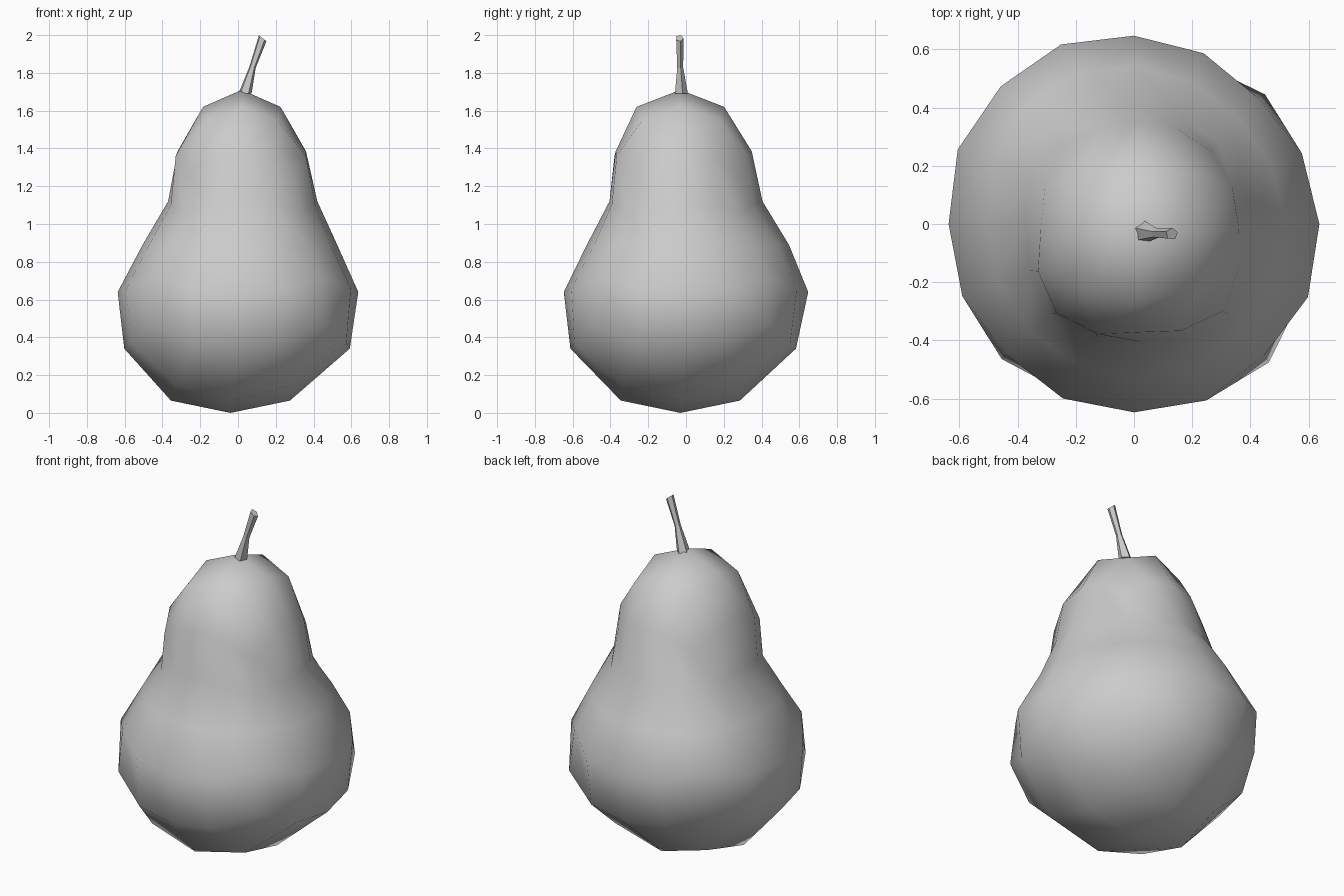
import bpy, bmesh, math
from mathutils import Vector

cube = bpy.data.objects.get("Cube")
if cube:
    bpy.data.objects.remove(cube)


def material(name, rgb):
    mat = bpy.data.materials.new(name)
    mat.use_nodes = True
    colour = (*rgb, 1)
    mat.diffuse_color = colour
    mat.node_tree.nodes["Principled BSDF"].inputs["Base Color"].default_value = colour
    return mat


def add_object(name, bm, mat, smooth):
    bmesh.ops.recalc_face_normals(bm, faces=bm.faces)
    for face in bm.faces:
        face.smooth = smooth
    mesh = bpy.data.meshes.new(name)
    bm.to_mesh(mesh)
    bm.free()
    mesh.materials.append(mat)
    obj = bpy.data.objects.new(name, mesh)
    bpy.context.collection.objects.link(obj)
    return obj


def spline(points, t):
    """Point on a smooth curve through the points, t counted in points."""
    last = len(points) - 1
    i = max(0, min(int(t), last - 1))
    f = t - i
    a, b, c, d = (Vector(points[max(0, min(j, last))]) for j in range(i - 1, i + 3))
    return b + 0.5 * f * ((c - a) + f * ((2 * a - 5 * b + 4 * c - d)
                                         + f * (3 * (b - c) + d - a)))


grey = material("plain grey", (0.6, 0.6, 0.6))

# Fruit profile from bottom to top: centre x, centre y, z, radius x, radius y
profile = [
    (-0.04, -0.03, 0.0, 0, 0),
    (-0.04, -0.03, 0.065, 0.315, 0.315),
    (-0.005, -0.015, 0.34, 0.597, 0.597),
    (0.0, 0.0, 0.64, 0.637, 0.647),
    (0.01, 0.01, 0.89, 0.515, 0.535),
    (0.025, 0.0, 1.12, 0.395, 0.405),
    (0.02, -0.012, 1.385, 0.34, 0.36),
    (0.02, -0.03, 1.62, 0.205, 0.232),
    (0.02, -0.03, 1.71, 0, 0),
]

# Natural lumps and dents on the corners: direction in degrees, z, amount
lumps = [
    (45, 1.1, -0.04), (45, 0.78, -0.02),
    (135, 0.72, 0.035), (135, 1.12, 0.025),
    (225, 1.32, 0.045), (225, 0.75, 0.01),
    (315, 1.25, 0.035), (315, 0.6, 0.02), (315, 0.2, 0.025),
]


def lump(around, z):
    return sum(amount * max(0, math.cos(2 * (around - math.radians(angle))))
               * math.exp(-((z - height) / 0.2) ** 2)
               * (math.cos(around - math.radians(angle)) > 0)
               for angle, height, amount in lumps)


# Fruit: a gridded cube rounded to a ball, then shaped by the profile
bm = bmesh.new()
bmesh.ops.create_cube(bm, size=2)
bmesh.ops.subdivide_edges(bm, edges=bm.edges[:], cuts=3, use_grid_fill=True)
for v in bm.verts:
    p = Vector([math.tan(c * math.pi / 4) for c in v.co])
    height = math.atan2(p.z, math.hypot(p.x, p.y))
    around = math.atan2(p.y, p.x)
    t = (height / math.pi + 0.5) * (len(profile) - 1)
    x, y, z, rx, ry = spline(profile, round(t, 4))
    extra = lump(around, z)
    v.co = (x + (rx + extra) * math.cos(around),
            y + (ry + extra) * math.sin(around), z)
add_object("pear_body", bm, grey, True)

# Stem: five-sided, flared foot, thin leaning middle, slanted flat tip
# (x, y, z, radius, lean)
stem_rings = [
    (0.036, -0.027, 1.69, 0.037, 0),
    (0.077, -0.032, 1.83, 0.017, -0.3),
    (0.130, -0.034, 1.984, 0.021, -0.8),
]
sides = 5
bm = bmesh.new()
loops = []
for x, y, z, r, lean in stem_rings:
    loop = []
    for k in range(sides):
        a = math.radians(158) + math.tau * k / sides
        dx = r * math.cos(a)
        loop.append(bm.verts.new((x + dx, y + r * math.sin(a), z + lean * dx)))
    loops.append(loop)
for low, high in zip(loops, loops[1:]):
    for k in range(sides):
        n = (k + 1) % sides
        bm.faces.new((low[k], low[n], high[n], high[k]))
bm.faces.new(loops[0])
bm.faces.new(loops[-1])
add_object("stem", bm, grey, False)
